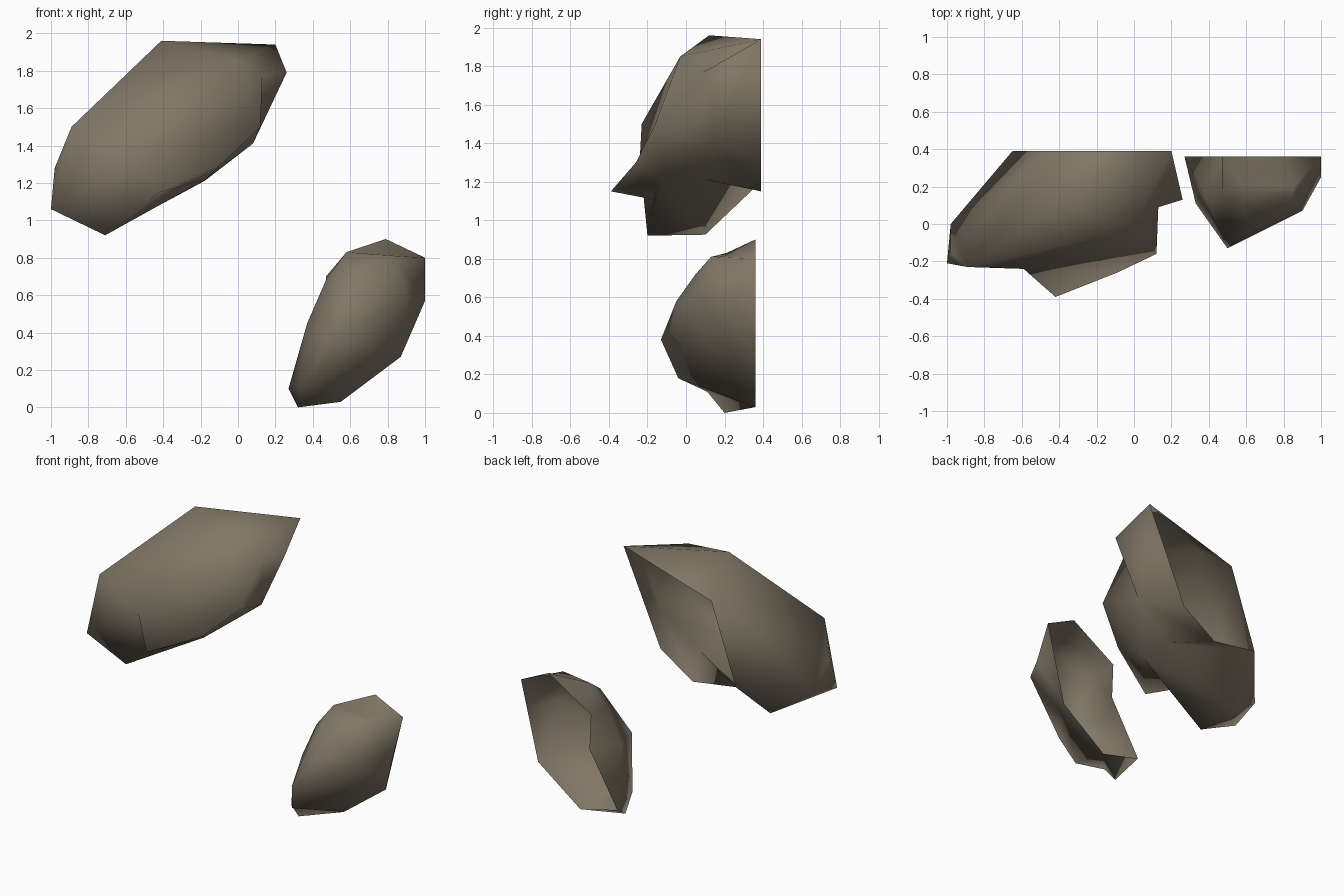
import bpy, bmesh

if "Cube" in bpy.data.objects:
    bpy.data.objects.remove(bpy.data.objects["Cube"])

stone = bpy.data.materials.new("brown_stone")
stone.diffuse_color = (0.22, 0.185, 0.135, 1)
stone.use_nodes = True
stone.node_tree.nodes["Principled BSDF"].inputs["Base Color"].default_value = stone.diffuse_color


def rock(name, corners, faces):
    """Faceted rock shell: named corner points, faces spelled by corner names."""
    bm = bmesh.new()
    v = {k: bm.verts.new(p) for k, p in corners.items()}
    for f in faces.split():
        bm.faces.new([v[k] for k in f])
    bmesh.ops.recalc_face_normals(bm, faces=bm.faces)
    # the shell is open at the back, so make sure the faces look outward (forward)
    if sum(f.normal.y * f.calc_area() for f in bm.faces) > 0:
        bmesh.ops.reverse_faces(bm, faces=bm.faces)
    for f in bm.faces:
        f.smooth = True
    me = bpy.data.meshes.new(name)
    bm.to_mesh(me)
    bm.free()
    me.materials.append(stone)
    ob = bpy.data.objects.new(name, me)
    bpy.context.collection.objects.link(ob)
    return ob


# Large upper rock, open at the back (y = 0.39)
rock("large_rock", {
    # back rim
    "B": (.2, .39, 1.94), "M": (-.465, .39, 1.74), "X": (-.65, .39, 1.2),
    "N": (-.325, .39, 1.15), "O": (-.08, .39, 1.31),
    # top and right
    "A": (-.41, .12, 1.96), "W": (0, -.03, 1.85), "C": (.26, .13, 1.79),
    "E": (.13, .09, 1.77), "F": (.12, -.16, 1.5), "G": (.08, .14, 1.41),
    # lower ledge
    "I": (-.09, -.26, 1.3), "H": (-.17, -.13, 1.22), "P": (-.42, -.39, 1.15),
    "Y": (-.59, -.24, 1.32), "U": (-.18, .1, 1.21), "V": (-.47, -.18, 1.11),
    # left end
    "J": (-.71, -.2, .92), "K": (-.71, .1, .925), "L": (-1, -.21, 1.06),
    "S": (-.98, -.15, 1.28), "R": (-.98, 0, 1.12), "Q": (-.89, -.23, 1.5),
}, "ABM ABW WBE BCE WEF AWQ WFY WYQ QYL LYJ YVJ YPV YFI YIP CEG EFG BOG BGC FGH "
   "FHI IHP HPV HVJ HUK HKJ GUH GON GNU UNX UXK KRX JKL KRL SRL QSL QSR MRX MAQ MQR")

# Small lower rock, open at the back (y = 0.36)
rock("small_rock", {
    # back rim
    "A": (1, .36, .8), "B": (.79, .36, .9), "C": (.47, .36, .7),
    "D": (.48, .36, .46), "E": (.27, .36, .1), "F": (.55, .36, .03),
    "G": (.87, .36, .27),
    # upper front
    "N": (.58, .21, .83), "H": (.84, .13, .81), "I": (.58, .1, .75),
    "T": (.68, .05, .72), "R": (.62, -.05, .58), "Q": (.9, .07, .58),
    "S": (1, .25, .57), "Z": (.85, .2, .815),
    # lower front and left
    "J": (.5, -.13, .38), "K": (.44, -.04, .18), "L": (.32, .2, 0),
    "M": (.33, .11, .11), "O": (.37, .17, .45), "P": (.47, .18, .68),
}, "BAZ BZN NZH ZAH NHI BNC NPC NIP POD PDC OED OME MLE LFE MFL MKF KGF KJG JGQ "
   "QSG SAG HAS HSQ HQT HTI TQR TRI RQJ IRJ IJP PJO OJM JKM")
